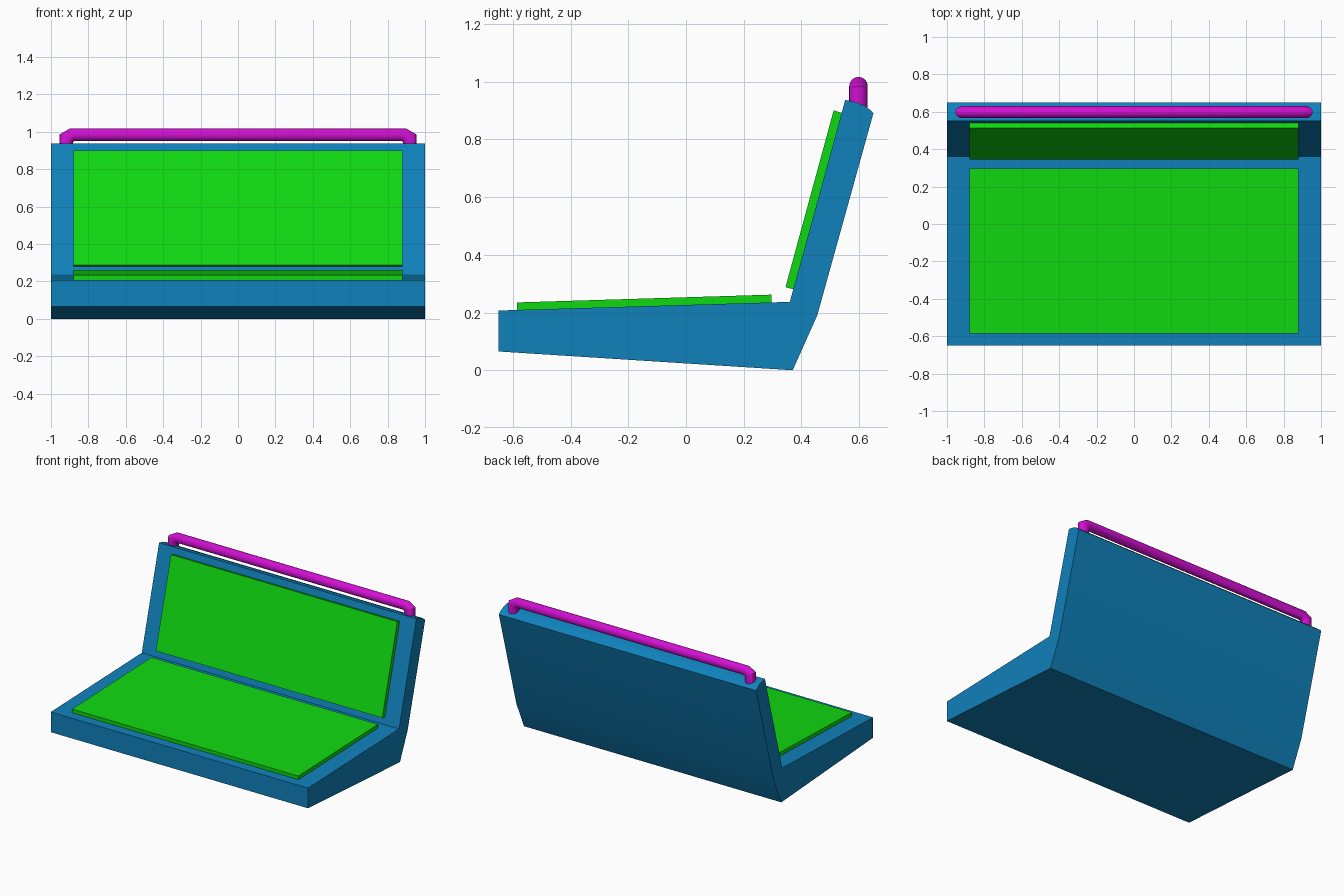
import bpy
import bmesh
import math

if "Cube" in bpy.data.objects:
    bpy.data.objects.remove(bpy.data.objects["Cube"])


def material(name, rgb):
    m = bpy.data.materials.new(name)
    m.diffuse_color = (*rgb, 1)
    m.use_nodes = True
    m.node_tree.nodes["Principled BSDF"].inputs["Base Color"].default_value = m.diffuse_color
    return m


BLUE = material("blue_shell", (0.005, 0.22, 0.5))
GREEN = material("green_pad", (0.005, 0.7, 0.005))
MAGENTA = material("magenta_rail", (0.65, 0.005, 0.65))


def loft(name, rings, mat):
    """Skin a list of equal-sized closed rings and cap both ends."""
    bm = bmesh.new()
    loops = [[bm.verts.new(p) for p in ring] for ring in rings]
    n = len(loops[0])
    for a, b in zip(loops, loops[1:]):
        for i in range(n):
            j = (i + 1) % n
            bm.faces.new((a[i], a[j], b[j], b[i]))
    bm.faces.new(loops[0])
    bm.faces.new(loops[-1])
    bmesh.ops.recalc_face_normals(bm, faces=bm.faces)
    mesh = bpy.data.meshes.new(name)
    bm.to_mesh(mesh)
    bm.free()
    ob = bpy.data.objects.new(name, mesh)
    bpy.context.collection.objects.link(ob)
    mesh.materials.append(mat)
    bpy.ops.object.select_all(action='DESELECT')
    ob.select_set(True)
    bpy.context.view_layer.objects.active = ob
    bpy.ops.object.shade_smooth_by_angle(angle=math.radians(35))
    return ob


def extrude_x(name, profile, half_width, mat):
    return loft(name, [[(x, y, z) for y, z in profile]
                       for x in (-half_width, half_width)], mat)


# Seat and backrest shell: one side profile
extrude_x("seat_shell", [
    (-0.65, 0.065), (0.37, 0.0), (0.455, 0.19), (0.65, 0.892),
    (0.625, 0.914), (0.592, 0.929), (0.552, 0.937),
    (0.36, 0.237), (-0.65, 0.207)], 1.0, BLUE)

# Seat pad and back pad
extrude_x("seat_pad", [
    (-0.585, 0.205), (0.297, 0.231), (0.296, 0.262), (-0.586, 0.235)],
    0.88, GREEN)
extrude_x("back_pad", [
    (0.345, 0.288), (0.375, 0.28), (0.541, 0.892), (0.512, 0.901)],
    0.88, GREEN)

# Top rail: each section is (outer x, outer z, inner x, inner z), mirrored
half = [(0.955, 0.89, 0.883, 0.89),
        (0.955, 0.985, 0.883, 0.943),
        (0.9, 1.017, 0.874, 0.952)]
sections = [(-a, b, -c, d) for a, b, c, d in half] + half[::-1]
SIDES, RADIUS, RAIL_Y = 20, 0.032, 0.598
rings = []
for ox, oz, ix, iz in sections:
    ring = []
    for k in range(SIDES):
        t = math.tau * k / SIDES
        c = math.cos(t) / 2
        ring.append(((ox + ix) / 2 + (ox - ix) * c,
                     RAIL_Y + RADIUS * math.sin(t),
                     (oz + iz) / 2 + (oz - iz) * c))
    rings.append(ring)
loft("top_rail", rings, MAGENTA)
